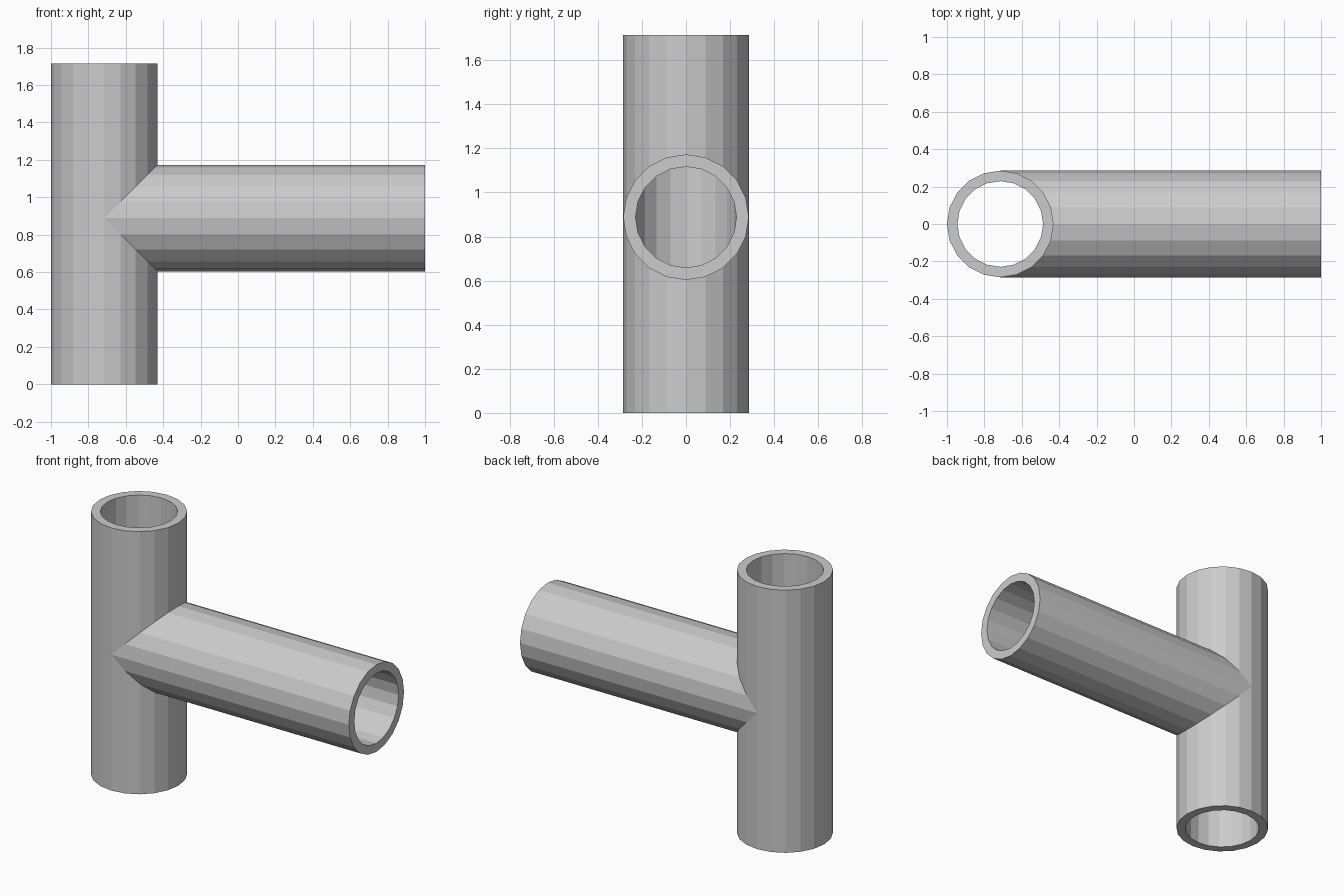
import bpy, bmesh
from math import sin, cos, pi

if "Cube" in bpy.data.objects:
    bpy.data.objects.remove(bpy.data.objects["Cube"])

SIDES = 20
R_OUT, R_IN = 0.285, 0.229
CX, ZC, HEIGHT, END = -0.715, 0.888, 1.715, 1.0

bm = bmesh.new()


def band(ring_a, ring_b):
    """Join two closed rings of points with quads."""
    a = [bm.verts.new(p) for p in ring_a]
    b = [bm.verts.new(p) for p in ring_b]
    for i in range(SIDES):
        j = (i + 1) % SIDES
        bm.faces.new((a[i], a[j], b[j], b[i]))


def shell(r):
    """Tee surface of radius r, mitred where the branch meets the upright."""
    pts = [(r * cos(2 * pi * i / SIDES), r * sin(2 * pi * i / SIDES)) for i in range(SIDES)]
    bottom = [(CX + c, s, 0) for c, s in pts]
    top = [(CX + c, s, HEIGHT) for c, s in pts]
    end = [(END, s, ZC + c) for c, s in pts]
    # upright, below and above the branch opening
    band(bottom, [(CX + c, s, ZC - max(c, 0)) for c, s in pts])
    band([(CX + c, s, ZC + max(c, 0)) for c, s in pts], top)
    # side branch
    band([(CX + abs(c), s, ZC + c) for c, s in pts], end)
    return bottom, top, end


# outer and inner walls, joined by flat rims at the three openings
for outer_rim, inner_rim in zip(shell(R_OUT), shell(R_IN)):
    band(outer_rim, inner_rim)

bmesh.ops.remove_doubles(bm, verts=bm.verts, dist=1e-4)
bmesh.ops.recalc_face_normals(bm, faces=bm.faces)

mesh = bpy.data.meshes.new("pipe_tee")
bm.to_mesh(mesh)
bm.free()
bpy.context.collection.objects.link(bpy.data.objects.new("pipe_tee", mesh))
